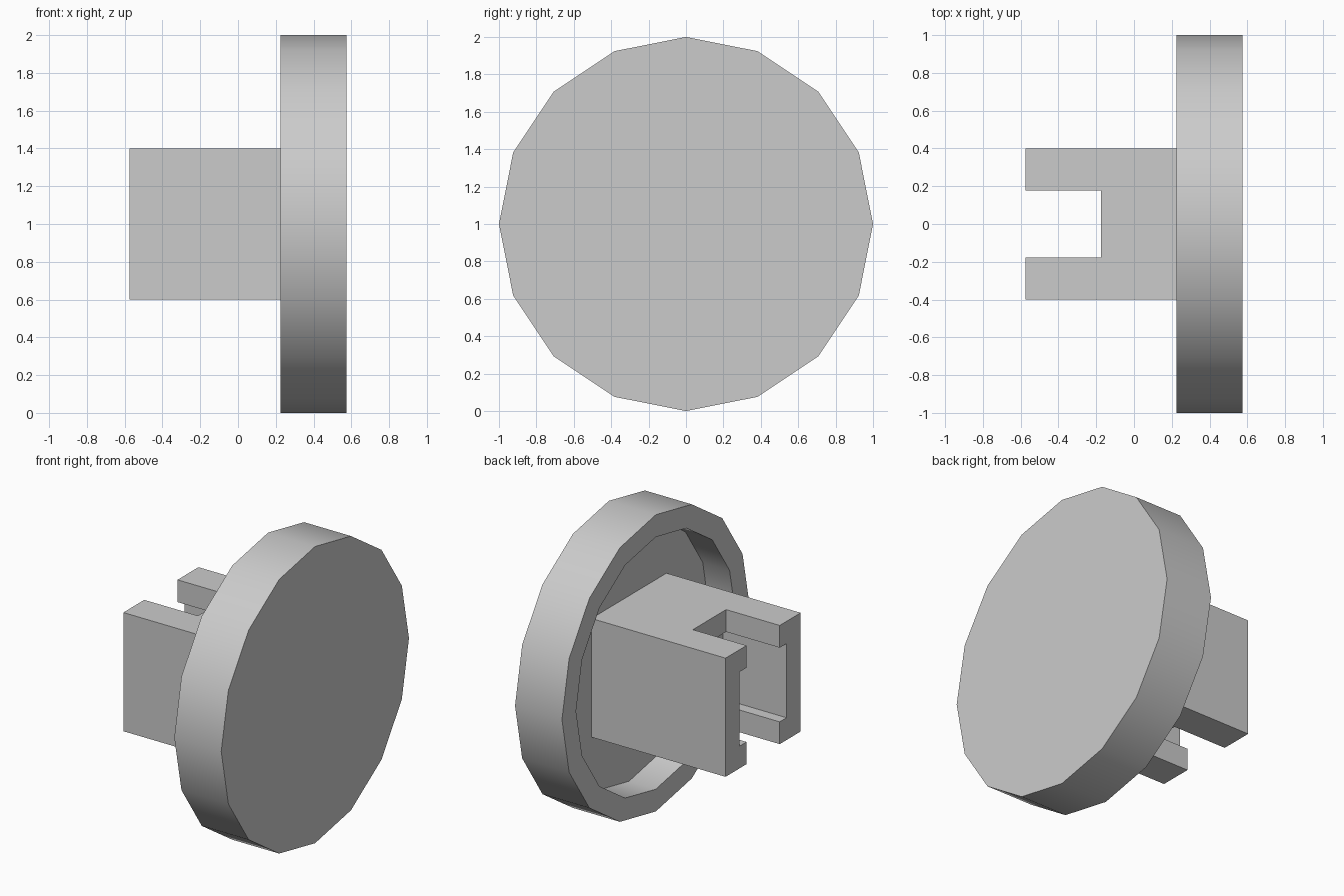
import bpy
import bmesh
import math

cube = bpy.data.objects.get("Cube")
if cube:
    bpy.data.objects.remove(cube, do_unlink=True)

SIDES = 16
CENTRE_Z = 1.0

grey = bpy.data.materials.new("light_grey")
grey.use_nodes = True
colour = (0.6, 0.6, 0.6, 1.0)
grey.diffuse_color = colour
grey.node_tree.nodes["Principled BSDF"].inputs["Base Color"].default_value = colour


def finish(name, bm):
    bmesh.ops.recalc_face_normals(bm, faces=bm.faces[:])
    mesh = bpy.data.meshes.new(name)
    bm.to_mesh(mesh)
    bm.free()
    mesh.materials.append(grey)
    obj = bpy.data.objects.new(name, mesh)
    bpy.context.collection.objects.link(obj)
    return obj


def box(name, x0, x1, half_y, half_z):
    """Box from x0 to x1, symmetric about the disc axis."""
    bm = bmesh.new()
    bmesh.ops.create_cube(bm, size=1)
    for v in bm.verts:
        v.co.x = x0 if v.co.x < 0 else x1
        v.co.y *= 2 * half_y
        v.co.z = CENTRE_Z + v.co.z * 2 * half_z
    return finish(name, bm)


def activate(obj):
    bpy.ops.object.select_all(action="DESELECT")
    obj.select_set(True)
    bpy.context.view_layer.objects.active = obj


# Cupped disc: outer face, outer wall, rim, inner wall, recess floor
bm = bmesh.new()
rings = []
for x, radius in [(0.575, 1.0), (0.225, 1.0), (0.225, 0.85), (0.425, 0.85)]:
    ring = []
    for i in range(SIDES):
        a = math.tau * i / SIDES
        ring.append(bm.verts.new((x, radius * math.cos(a), CENTRE_Z + radius * math.sin(a))))
    rings.append(ring)
for r, s in zip(rings, rings[1:]):
    for i in range(SIDES):
        j = (i + 1) % SIDES
        bm.faces.new((r[i], r[j], s[j], s[i]))
bm.faces.new(rings[0])
bm.faces.new(rings[-1])
disc = finish("cupped_disc", bm)
activate(disc)
bpy.ops.object.shade_smooth_by_angle(angle=math.radians(30))

# Square stem, rooted in the recess floor
stem = box("slotted_stem", -0.575, 0.45, 0.4, 0.4)

# Through slot and the wider pocket between its arms
cutters = [
    box("slot_cutter", -0.7, -0.175, 0.177, 0.6),
    box("pocket_cutter", -0.8, -0.1, 0.25, 0.25),
]
activate(stem)
for cutter in cutters:
    cutter.hide_render = True
    mod = stem.modifiers.new(cutter.name, "BOOLEAN")
    mod.operation = "DIFFERENCE"
    mod.solver = "EXACT"
    mod.object = cutter
    bpy.ops.object.modifier_apply(modifier=mod.name)
    bpy.data.objects.remove(cutter, do_unlink=True)
